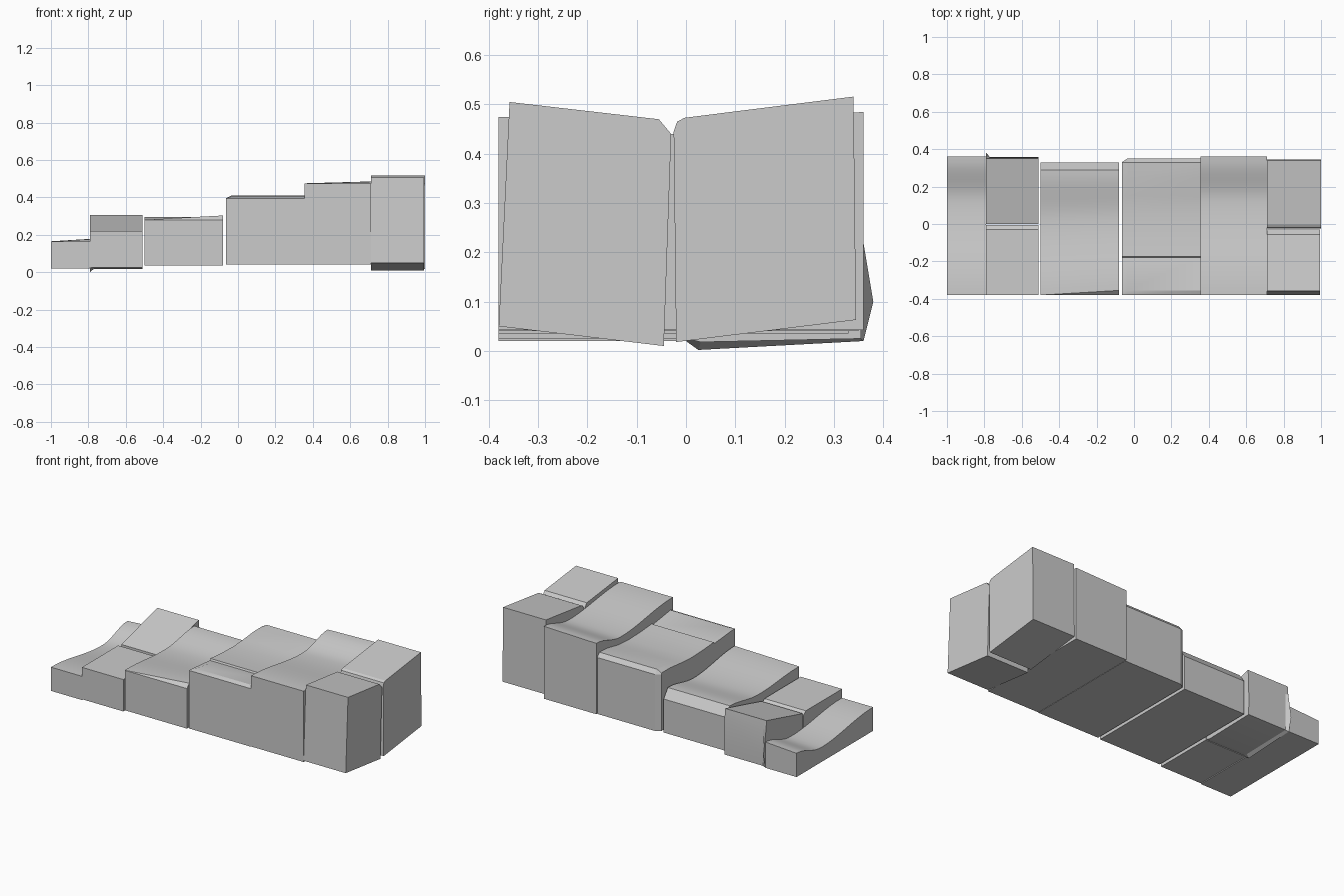
import bpy, bmesh, math


# Loft a solid through (x, [(y, z), ...]) cross-sections
def loft(name, sections):
    bm = bmesh.new()
    rings = [[bm.verts.new((x, y, z)) for y, z in prof] for x, prof in sections]
    n = len(rings[0])
    for a, b in zip(rings, rings[1:]):
        for i in range(n):
            j = (i + 1) % n
            bm.faces.new((a[i], a[j], b[j], b[i]))
    bm.faces.new(rings[0])
    bm.faces.new(rings[-1])
    bmesh.ops.recalc_face_normals(bm, faces=bm.faces[:])
    me = bpy.data.meshes.new(name)
    bm.to_mesh(me)
    bm.free()
    ob = bpy.data.objects.new(name, me)
    bpy.context.collection.objects.link(ob)
    bpy.ops.object.select_all(action='DESELECT')
    ob.select_set(True)
    bpy.context.view_layer.objects.active = ob
    bpy.ops.object.shade_smooth_by_angle(angle=math.radians(20))
    return ob


def block(name, x0, x1, prof, prof2=None):
    return loft(name, [(x0, prof), (x1, prof2 or prof)])


# Profile with a flat base and a wavy top that sags towards the back
def wavy(y0, y1, base, front, back, dip, low=0.68, steps=24):
    top = []
    for i in range(steps + 1):
        t = i / steps
        u = t / low if t < low else (1 - t) / (1 - low)
        sag = dip * (0.5 - 0.5 * math.cos(math.pi * u))
        top.append((y0 + (y1 - y0) * t, front + (back - front) * t - sag))
    return [(y1, base), (y0, base)] + top


# Lowest wavy block at the left end
block("end_wave_block", -1.0, -0.79, wavy(-0.38, 0.36, 0.02, 0.165, 0.165, 0.055),
      wavy(-0.38, 0.36, 0.02, 0.165, 0.178, 0.055))

# Split pair: low front block and tilted rear block with a flared corner
block("low_split_front", -0.79, -0.51,
      [(-0.38, 0.025), (-0.005, 0.025), (-0.005, 0.2), (-0.03, 0.22), (-0.38, 0.22)])
tilt = [(0.0, 0.025), (0.03, 0.018), (0.355, 0.025), (0.357, 0.1), (0.355, 0.25),
        (0.35, 0.305), (0.0, 0.215)]
flare = [(0.0, 0.02), (0.025, 0.002), (0.36, 0.02), (0.38, 0.1), (0.355, 0.25),
         (0.35, 0.305), (0.0, 0.215)]
loft("low_split_rear", [(-0.79, flare), (-0.77, tilt), (-0.51, tilt)])

# Shallow saddle block with a sloped back edge
saddle = wavy(-0.38, 0.29, 0.035, 0.28, 0.295, 0.03, 0.6)
saddle_r = wavy(-0.355, 0.29, 0.035, 0.303, 0.295, 0.04, 0.6)
saddle[0] = saddle_r[0] = (0.33, 0.035)
saddle_r[1] = (-0.38, 0.035)
saddle_r.insert(2, (-0.38, 0.28))
saddle.insert(2, (-0.38, 0.279))
block("saddle_block", -0.5, -0.08, saddle + [(0.33, 0.24)], saddle_r + [(0.33, 0.24)])

# Stepped middle block with chamfered edges
step = [(0.35, 0.04), (-0.38, 0.04), (-0.38, 0.395), (-0.355, 0.405), (-0.18, 0.38),
        (-0.175, 0.39), (-0.08, 0.382), (0.05, 0.378), (0.15, 0.385), (0.25, 0.405),
        (0.33, 0.41), (0.35, 0.385)]
shrunk = [(min(y, 0.33), min(z, 0.395)) for y, z in step]
loft("stepped_block", [(-0.065, shrunk), (-0.035, step), (0.355, step)])

# Tall wavy block
block("tall_wave_block", 0.355, 0.71, wavy(-0.38, 0.36, 0.042, 0.475, 0.475, 0.05),
      wavy(-0.38, 0.36, 0.042, 0.475, 0.485, 0.05))

# Tallest pair, leaning apart at the right end
block("tall_split_front", 0.71, 0.995,
      [(-0.38, 0.05), (-0.045, 0.01), (-0.03, 0.44), (-0.055, 0.47), (-0.358, 0.505)])
block("tall_split_rear", 0.71, 1.0,
      [(-0.02, 0.018), (0.345, 0.063), (0.34, 0.516), (-0.003, 0.473), (-0.018, 0.465),
       (-0.025, 0.445)])
